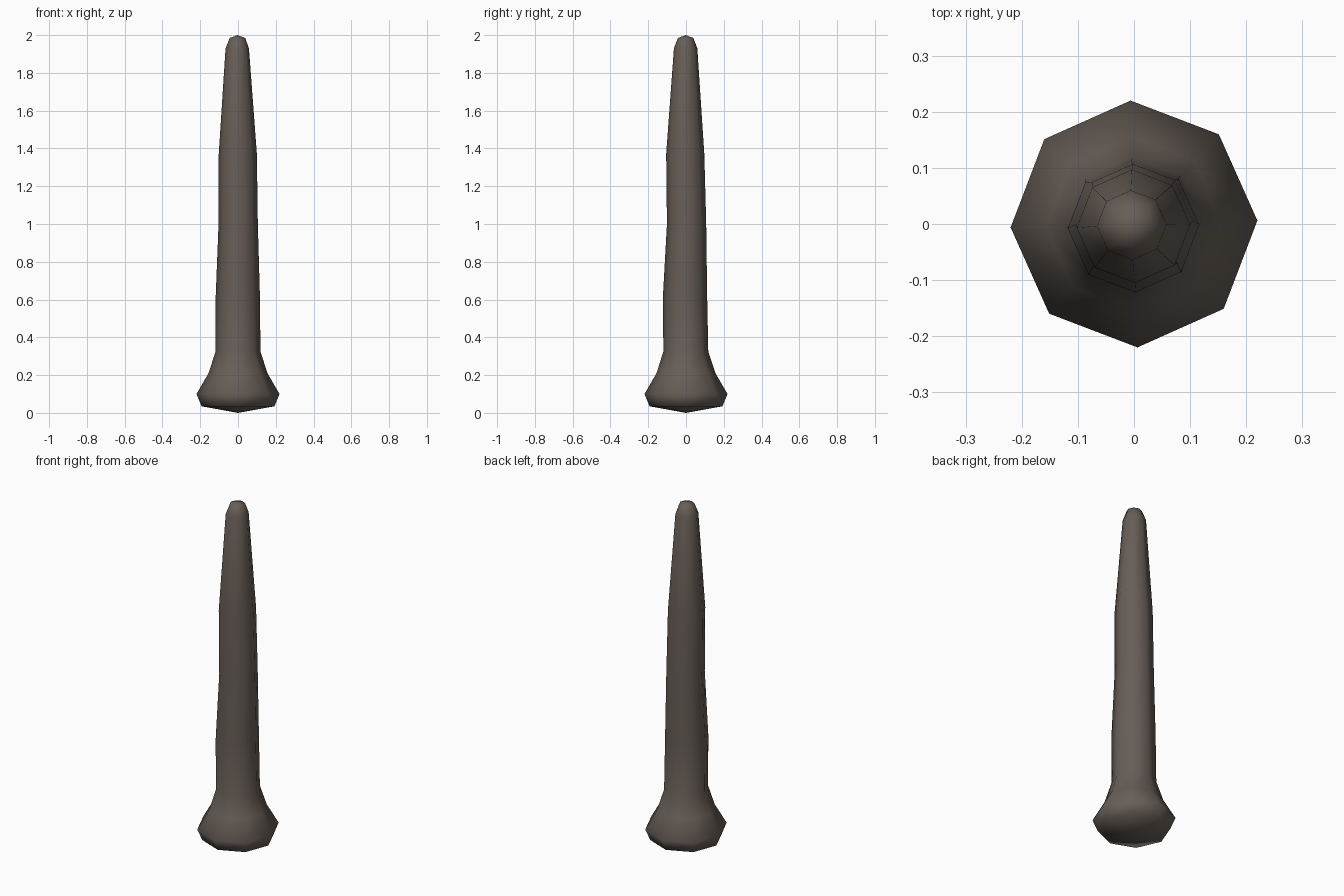
import bpy, bmesh, math

if "Cube" in bpy.data.objects:
    bpy.data.objects.remove(bpy.data.objects["Cube"])

SIDES = 8
TWIST = math.radians(1.6)

# ring sections: height, radius, centre x, centre y
RINGS = [
    (0.035, 0.193, 0.0, 0.0),
    (0.10, 0.220, 0.0, 0.0),
    (0.21, 0.156, 0.0, 0.0),
    (0.325, 0.119, 0.0, -0.001),
    (0.62, 0.117, -0.001, -0.005),
    (1.00, 0.104, 0.001, 0.003),
    (1.37, 0.101, -0.001, -0.004),
    (1.93, 0.062, -0.004, -0.002),
    (1.985, 0.041, -0.003, -0.002),
]

wood = bpy.data.materials.new("dark grey brown")
wood.diffuse_color = (0.135, 0.111, 0.094, 1)
wood.use_nodes = True
wood.node_tree.nodes["Principled BSDF"].inputs["Base Color"].default_value = wood.diffuse_color

# tapered shaft with a flared knob, lofted through the rings
bm = bmesh.new()
loops = []
for z, r, cx, cy in RINGS:
    loops.append([bm.verts.new((cx + r * math.cos(TWIST + i * math.tau / SIDES),
                                cy + r * math.sin(TWIST + i * math.tau / SIDES), z))
                  for i in range(SIDES)])
for a, b in zip(loops, loops[1:]):
    for i in range(SIDES):
        j = (i + 1) % SIDES
        bm.faces.new((a[i], a[j], b[j], b[i]))

# slightly pointed end caps
foot = bm.verts.new((0, 0, 0))
tip = bm.verts.new((-0.003, -0.002, 2.0))
for i in range(SIDES):
    j = (i + 1) % SIDES
    bm.faces.new((foot, loops[0][j], loops[0][i]))
    bm.faces.new((tip, loops[-1][i], loops[-1][j]))
bmesh.ops.recalc_face_normals(bm, faces=bm.faces)
for f in bm.faces:
    f.smooth = True

mesh = bpy.data.meshes.new("tapered_post")
bm.to_mesh(mesh)
bm.free()
mesh.materials.append(wood)
post = bpy.data.objects.new("tapered_post", mesh)
bpy.context.collection.objects.link(post)
